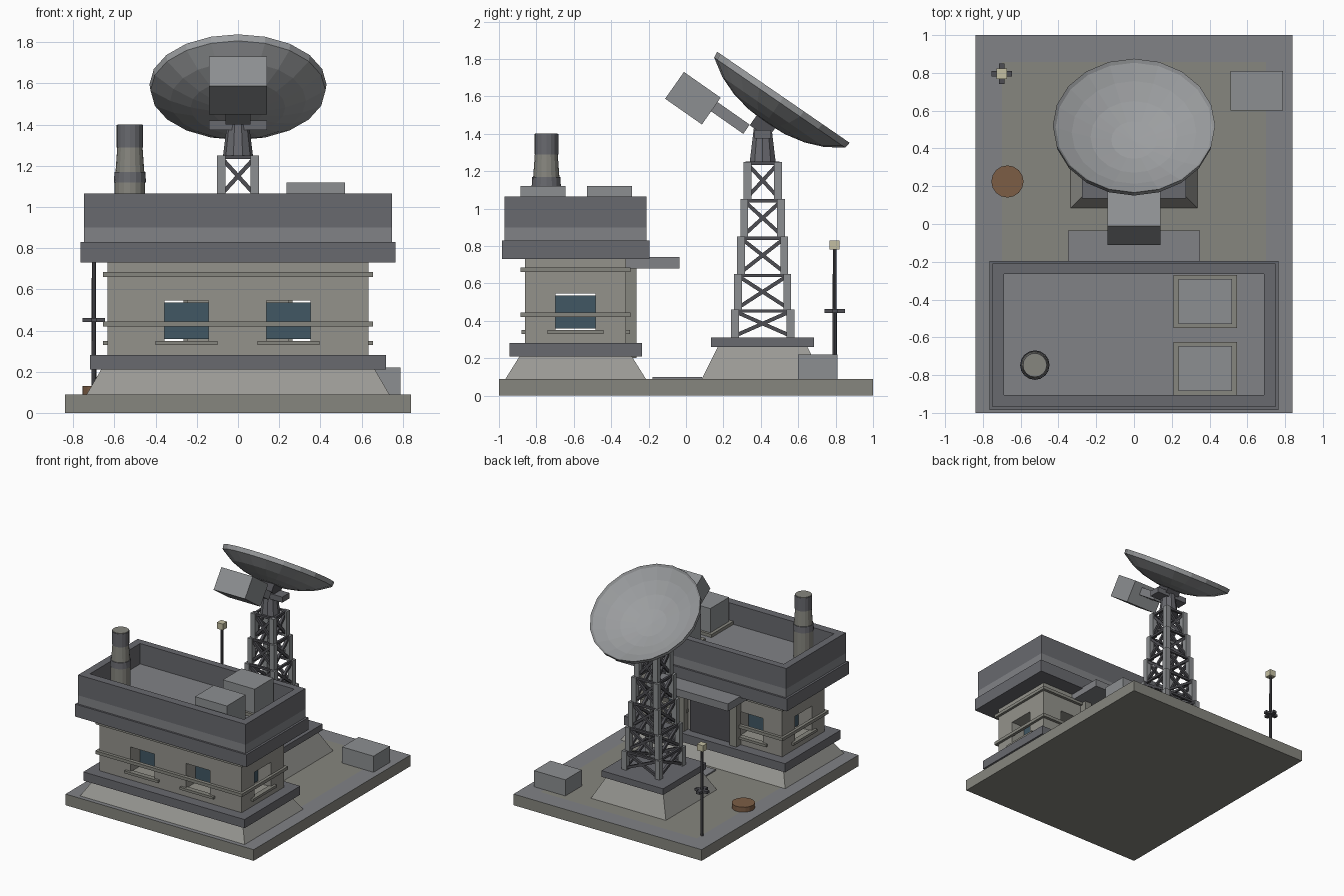
import bpy, bmesh, math
from mathutils import Vector, Matrix

if "Cube" in bpy.data.objects:
    bpy.data.objects.remove(bpy.data.objects["Cube"])


def material(name, *rgb):
    m = bpy.data.materials.new(name)
    m.diffuse_color = (*rgb, 1)
    m.use_nodes = True
    m.node_tree.nodes["Principled BSDF"].inputs["Base Color"].default_value = m.diffuse_color
    return m


GLASS = material("glass_blue", .052, .095, .125)
RUST = material("rust_brown", .2, .11, .06)
CREAM = material("lamp_cream", .55, .52, .36)
DARK = material("dark_metal", .075, .075, .085)
TRIM = material("dark_trim", .14, .142, .158)
STEEL = material("steel", .265, .275, .285)
ROOF = material("roof_grey", .22, .225, .24)
CONC = material("concrete", .24, .238, .21)
WALL = material("wall_plaster", .295, .29, .26)
PLINTH = material("pale_concrete", .32, .318, .295)
DISH = material("dish_grey", .33, .34, .35)


def finish(name, bm, mat=None):
    bmesh.ops.recalc_face_normals(bm, faces=bm.faces)
    me = bpy.data.meshes.new(name)
    bm.to_mesh(me)
    bm.free()
    ob = bpy.data.objects.new(name, me)
    bpy.context.collection.objects.link(ob)
    if mat:
        me.materials.append(mat)
    return ob


def add_box(bm, x0, x1, y0, y1, z0, z1):
    M = Matrix.Translation(((x0 + x1) / 2, (y0 + y1) / 2, (z0 + z1) / 2))
    bmesh.ops.create_cube(bm, size=1, matrix=M @ Matrix.Diagonal((x1 - x0, y1 - y0, z1 - z0, 1)))


def boxes(name, items, mat=None):
    bm = bmesh.new()
    for b in items:
        add_box(bm, *b)
    return finish(name, bm, mat)


def tilted_box(name, c, size, deg, mat=None):
    bm = bmesh.new()
    M = Matrix.Translation(c) @ Matrix.Rotation(math.radians(deg), 4, 'X')
    bmesh.ops.create_cube(bm, size=1, matrix=M @ Matrix.Diagonal((*size, 1)))
    return finish(name, bm, mat)


def frustum(name, cy, hx0, hy0, z0, hx1, hy1, z1, mat=None):
    bm = bmesh.new()
    r = bmesh.ops.create_cube(bm, size=2)
    for v in r['verts']:
        hx, hy, z = (hx1, hy1, z1) if v.co.z > 0 else (hx0, hy0, z0)
        v.co = (v.co.x * hx, cy + v.co.y * hy, z)
    return finish(name, bm, mat)


def lathe(name, profile, n, M, mat=None):
    bm = bmesh.new()
    rings = []
    for r, z in profile:
        if r == 0:
            rings.append([bm.verts.new((0, 0, z))] * n)
        else:
            rings.append([bm.verts.new((r * math.cos(2 * math.pi * i / n),
                                        r * math.sin(2 * math.pi * i / n), z)) for i in range(n)])
    for a, b in zip(rings, rings[1:]):
        for i in range(n):
            j = (i + 1) % n
            bm.faces.new(list(dict.fromkeys((a[i], a[j], b[j], b[i]))))
    bm.transform(M)
    return finish(name, bm, mat)


def add_bar(bm, p, q, w):
    p, q = Vector(p), Vector(q)
    d = q - p
    M = Matrix.Translation((p + q) / 2) @ d.to_track_quat('Z', 'Y').to_matrix().to_4x4()
    bmesh.ops.create_cube(bm, size=1, matrix=M @ Matrix.Diagonal((w, w, d.length, 1)))


# ground slab with a darker border around the yard, and a path
bm = bmesh.new()
add_box(bm, -.84, .84, -1, 1, 0, .09)
bm.normal_update()
top = [f for f in bm.faces if f.normal.z > .5]
for f in bmesh.ops.inset_region(bm, faces=top, thickness=.2)['faces']:
    f.material_index = 1
finish("base_slab", bm, CONC).data.materials.append(ROOF)
boxes("path", [(-.14, .14, -.18, .085, .085, .1)], ROOF)

# building masses, all centred on y = -0.59
CY = -.59
frustum("building_plinth", CY, .735, .375, .09, .665, .3, .21, PLINTH)
boxes("plinth_ledge", [(-.72, .72, CY - .355, CY + .355, .21, .28)], TRIM)
boxes("cornice", [(-.765, .765, CY - .395, CY + .395, .73, .83)], TRIM)
boxes("roof_slab", [(-.748, .748, CY - .38, CY + .38, .83, .9)], ROOF)
boxes("parapet", [(-.748, .748, CY - .38, CY - .315, .9, 1.065), (-.748, .748, CY + .325, CY + .38, .9, 1.065),
                  (-.748, -.688, CY - .315, CY + .325, .9, 1.065), (.688, .748, CY - .315, CY + .325, .9, 1.065)], TRIM)

# walls with open windows, sills and recessed glass
walls, glass, sills = [], [], []
T, W, Z0, Z1 = .14, .107, .345, .545


def wall(a0, a1, face, sign, centres, along_x):
    def put(dst, u0, u1, d0, d1, z0, z1):
        v0, v1 = sorted((face + sign * d0, face + sign * d1))
        dst.append((u0, u1, v0, v1, z0, z1) if along_x else (v0, v1, u0, u1, z0, z1))
    put(walls, a0, a1, -T, 0, .28, Z0)
    put(walls, a0, a1, -T, 0, Z1, .73)
    u = a0
    for c in centres:
        put(walls, u, c - W, -T, 0, Z0, Z1)
        put(glass, c - W, c + W, -.135, -.12, .36, .535)
        put(sills, c - .15, c + .15, -.02, .02, .33, .35)
        u = c + W
    put(walls, u, a1, -T, 0, Z0, Z1)


wall(-.635, .635, CY - .27, -1, (-.25, .245), True)
wall(-.635, .635, CY + .27, 1, (-.355, .355), True)
for s in (-1, 1):
    wall(CY - .13, CY + .13, s * .635, s, (CY,), False)
boxes("walls", walls, WALL)
boxes("window_glass", glass, GLASS)
boxes("window_sills", sills, CONC)

# rails wrapping the walls, broken at the door
rails = []
for z in (.42, .66):
    rails.append((-.655, .655, CY - .295, CY - .265, z, z + .025))
    for s in (-1, 1):
        xs = sorted((s * .63, s * .655))
        rails.append((*xs, CY - .265, CY + .265, z, z + .025))
        xs = sorted((s * .2, s * .655))
        rails.append((*xs, CY + .265, CY + .293, z, z + .025))
boxes("wall_rails", rails, CONC)

# rear porch
boxes("door", [(-.18, .18, -.33, -.305, .28, .64)], DARK)
boxes("porch_posts", [(s * .235 - .03, s * .235 + .03, -.32, -.265, .2, .7) for s in (-1, 1)], CONC)
boxes("porch_canopy", [(-.35, .35, -.33, -.035, .68, .74)], ROOF)

# roof equipment
for i, y in enumerate((-.41, -.765)):
    boxes(f"roof_unit_{i}", [(.235, .52, y - .12, y + .12, .9, 1.12)], STEEL)
    boxes(f"roof_unit_flange_{i}", [(.21, .545, y - .14, y + .14, .9, .925)], CONC)
CM = Matrix.Translation((-.525, -.747, 0))
lathe("chimney", [(0, .9), (.074, .9), (.074, 1.12), (.07, 1.17), (.06, 1.31), (0, 1.31)], 16, CM, CONC)
lathe("chimney_band", [(0, 1.12), (.078, 1.12), (.075, 1.17), (0, 1.17)], 16, CM, TRIM)
lathe("chimney_collar", [(0, 1.29), (.064, 1.29), (.064, 1.398), (0, 1.398)], 16, CM, TRIM)
lathe("chimney_cap", [(0, 1.39), (.06, 1.39), (.06, 1.402), (0, 1.402)], 16, CM, CONC)

# tower pedestal
TY = .41
frustum("tower_pedestal", TY, .335, .325, .09, .25, .24, .26, PLINTH)
boxes("tower_pad", [(-.275, .275, TY - .275, TY + .275, .26, .31)], TRIM)

# lattice tower: stepped legs, rings and cross braces
legs, braces = bmesh.new(), bmesh.new()
levels = (.31, .46, .65, .85, 1.05, 1.25)
for k, (z0, z1) in enumerate(zip(levels, levels[1:])):
    h = .148 - .0165 * k
    corners = [(-h, -h), (h, -h), (h, h), (-h, h)]
    for i, (x, y) in enumerate(corners):
        add_box(legs, x - .021, x + .021, TY + y - .021, TY + y + .021, z0, z1)
        x2, y2 = corners[(i + 1) % 4]
        add_bar(braces, (x, TY + y, z0 + .01), (x2, TY + y2, z1 - .01), .02)
        add_bar(braces, (x2, TY + y2, z0 + .01), (x, TY + y, z1 - .01), .02)
        add_bar(braces, (x, TY + y, z1 - .008), (x2, TY + y2, z1 - .008), .018)
finish("tower_legs", legs, STEEL)
finish("tower_braces", braces, DARK)

# turning head
lathe("head_cone", [(0, 1.24), (.074, 1.24), (.05, 1.43), (0, 1.43)], 10, Matrix.Translation((0, TY, 0)), TRIM)
boxes("head_crossbar", [(-.14, .14, TY - .045, TY + .045, 1.375, 1.42)], TRIM)
tilted_box("head_hub", (0, TY, 1.44), (.12, .12, .07), -35, DARK)

# dish and counterweight
M = Matrix.Translation((0, .515, 1.587)) @ Matrix.Rotation(math.radians(-34.5), 4, 'X')
outer = [(0, -.155), (.12, -.148), (.23, -.125), (.33, -.086), (.425, -.025), (.43, .01)]
inner = [(r, -.135 + .75 * r * r) for r in (.415, .33, .23, .12, 0)]
lathe("dish", outer + inner, 20, M, DISH)
tilted_box("counterweight_arm", (0, .225, 1.493), (.12, .24, .06), -35, ROOF)
tilted_box("counterweight", (0, .037, 1.59), (.28, .24, .175), -35, STEEL)

# yard items
boxes("utility_box", [(.51, .79, .6, .81, .09, .22)], STEEL)
lathe("hatch_drum", [(0, .09), (.085, .09), (.085, .13), (0, .13)], 16, Matrix.Translation((-.67, .225, 0)), RUST)
lathe("lamp_mast", [(0, .09), (.012, .09), (.01, .79), (0, .79)], 8, Matrix.Translation((-.7, .795, 0)), DARK)
boxes("mast_crossbars", [(-.755, -.645, .78, .81, .442, .462), (-.715, -.685, .74, .85, .442, .462)], DARK)
boxes("lamp", [(-.727, -.673, .768, .822, .78, .83)], CREAM)
